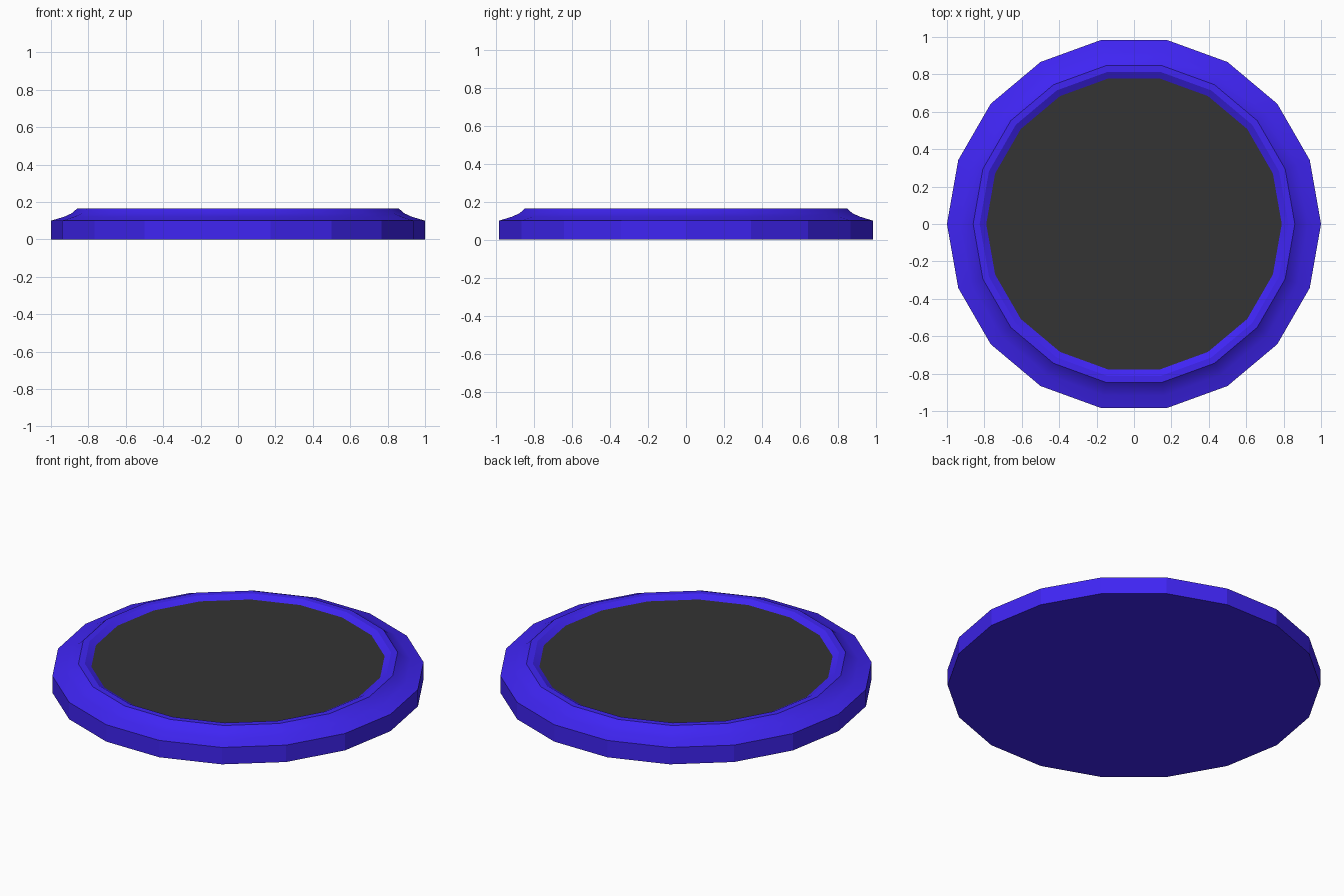
import bpy
import bmesh
from math import cos, sin, pi, radians

if "Cube" in bpy.data.objects:
    bpy.data.objects.remove(bpy.data.objects["Cube"])

SIDES = 18


def material(name, color):
    m = bpy.data.materials.new(name)
    m.diffuse_color = color
    m.use_nodes = True
    m.node_tree.nodes["Principled BSDF"].inputs["Base Color"].default_value = m.diffuse_color
    return m


def lathe(name, profile, mat, cap_bottom=False, cap_top=False):
    """Revolve (radius, height) points into a low-poly ring."""
    bm = bmesh.new()
    rings = [[bm.verts.new((r * cos(2 * pi * i / SIDES), r * sin(2 * pi * i / SIDES), z))
              for i in range(SIDES)] for r, z in profile]
    for low, high in zip(rings, rings[1:]):
        for i in range(SIDES):
            j = (i + 1) % SIDES
            bm.faces.new((low[i], low[j], high[j], high[i]))
    if cap_bottom:
        bm.faces.new(rings[0][::-1])
    if cap_top:
        bm.faces.new(rings[-1])
    mesh = bpy.data.meshes.new(name)
    bm.to_mesh(mesh)
    bm.free()
    mesh.materials.append(mat)
    obj = bpy.data.objects.new(name, mesh)
    bpy.context.collection.objects.link(obj)
    return obj


blue = material("blue", (0.05, 0.018, 0.9, 1))
dark = material("dark_grey", (0.033, 0.033, 0.033, 1))

# Base: straight side, concave shoulder, flat lip and sloped inner wall
base = lathe("base", [(1, 0), (1, 0.10), (0.93, 0.121), (0.89, 0.139), (0.86, 0.165),
                      (0.825, 0.165), (0.79, 0.145)], blue, cap_bottom=True)

# Recessed top pad
lathe("top_pad", [(0.79, 0.145)], dark, cap_top=True)

# Smooth shoulder, faceted side
bpy.context.view_layer.objects.active = base
base.select_set(True)
bpy.ops.object.shade_smooth_by_angle(angle=radians(18))
